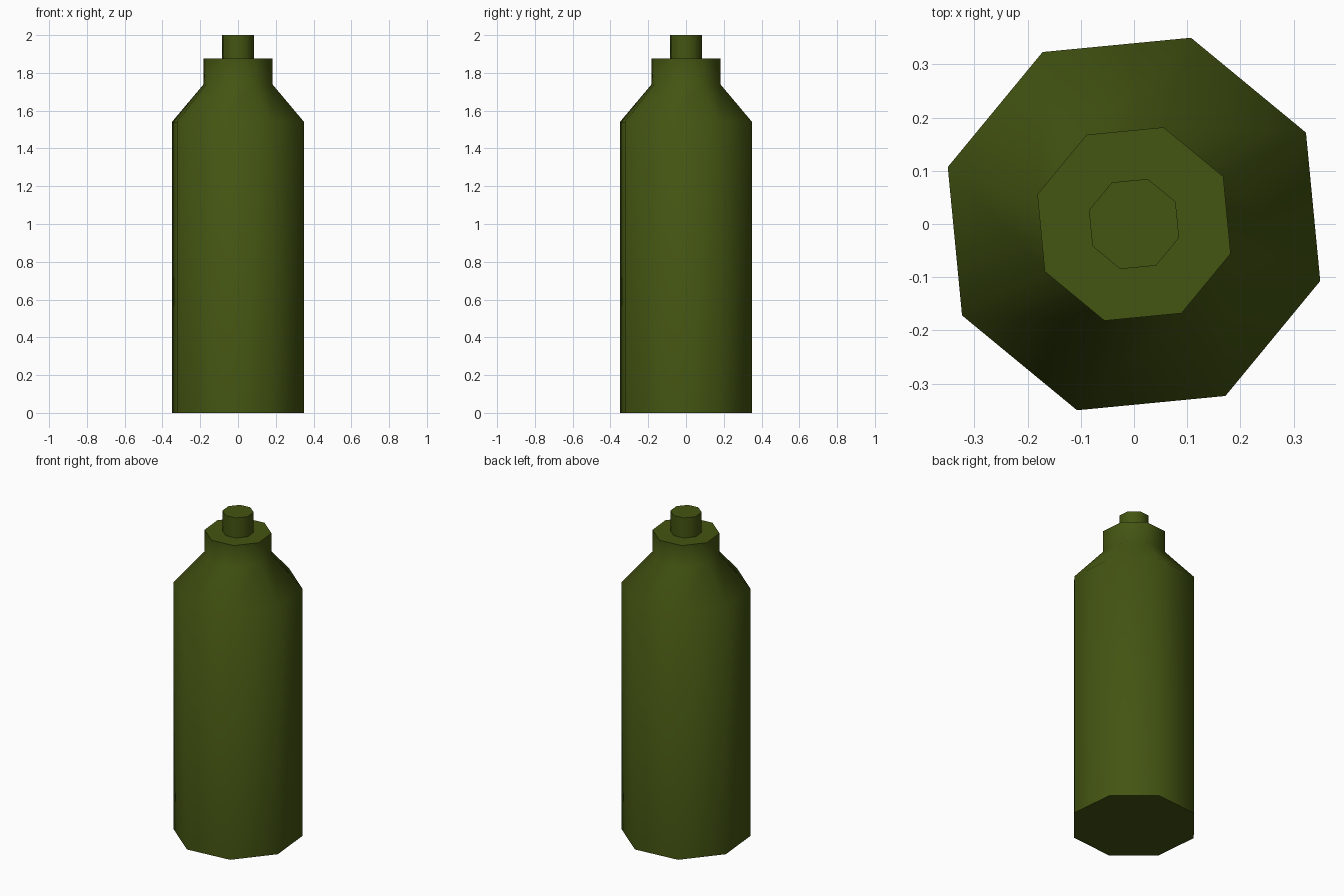
import bpy, bmesh, math

cube = bpy.data.objects.get("Cube")
if cube:
    bpy.data.objects.remove(cube, do_unlink=True)

SIDES = 8
TURN = math.radians(28)

olive = bpy.data.materials.new("olive_green")
olive.use_nodes = True
olive.diffuse_color = (0.057, 0.09, 0.006, 1)
olive.node_tree.nodes["Principled BSDF"].inputs["Base Color"].default_value = olive.diffuse_color


def lathe(name, profile):
    """Capped eight-sided turned part from (radius, height) pairs."""
    bm = bmesh.new()
    rings = []
    for r, z in profile:
        angles = [TURN + math.tau * i / SIDES for i in range(SIDES)]
        rings.append([bm.verts.new((r * math.cos(a), r * math.sin(a), z)) for a in angles])
    for low, high in zip(rings, rings[1:]):
        for i in range(SIDES):
            j = (i + 1) % SIDES
            bm.faces.new((low[i], low[j], high[j], high[i]))
    bm.faces.new(rings[0][::-1])
    bm.faces.new(rings[-1])
    mesh = bpy.data.meshes.new(name)
    bm.to_mesh(mesh)
    bm.free()
    mesh.materials.append(olive)
    obj = bpy.data.objects.new(name, mesh)
    bpy.context.collection.objects.link(obj)
    # Smooth around the sides, crisp at the flat ends
    bpy.ops.object.select_all(action='DESELECT')
    obj.select_set(True)
    bpy.context.view_layer.objects.active = obj
    bpy.ops.object.shade_smooth_by_angle(angle=math.radians(60))
    return obj


# Bottle body with sloped shoulder and neck
lathe("bottle_body", [(0.366, 0), (0.366, 1.54), (0.19, 1.74), (0.19, 1.875)])

# Narrow cap standing on the neck
lathe("bottle_cap", [(0.0885, 1.875), (0.0885, 2)])
